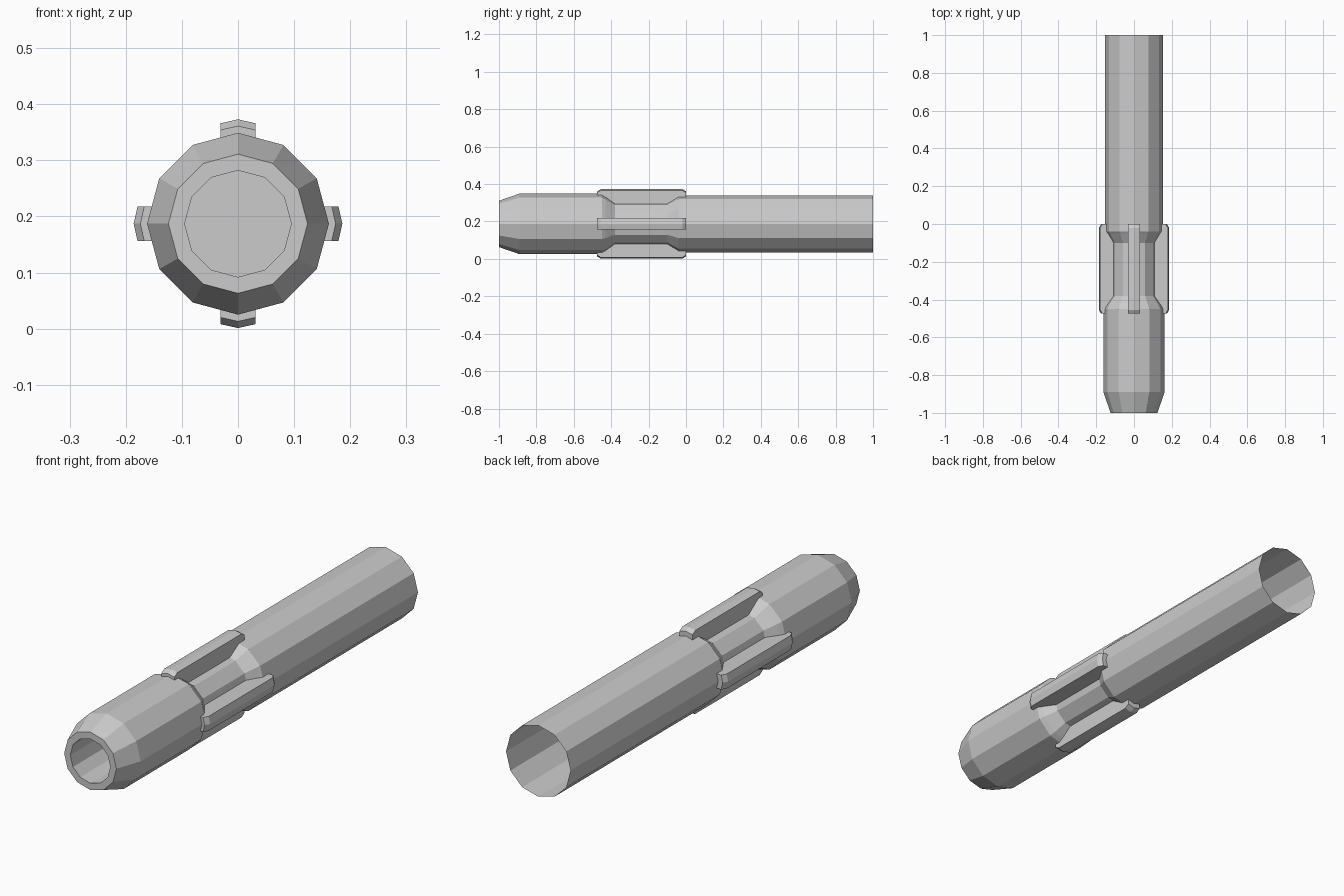
import bpy, bmesh, math

if "Cube" in bpy.data.objects:
    bpy.data.objects.remove(bpy.data.objects["Cube"])

CZ = 0.187   # height of the tube axis
SIDES = 12


def make_object(name, bm):
    bmesh.ops.recalc_face_normals(bm, faces=bm.faces)
    mesh = bpy.data.meshes.new(name)
    bm.to_mesh(mesh)
    bm.free()
    obj = bpy.data.objects.new(name, mesh)
    bpy.context.collection.objects.link(obj)
    return obj


def loft(bm, rings, cap_first=False, cap_last=False):
    loops = [[bm.verts.new(p) for p in ring] for ring in rings]
    for a, b in zip(loops, loops[1:]):
        n = len(a)
        for i in range(n):
            j = (i + 1) % n
            bm.faces.new((a[i], a[j], b[j], b[i]))
    if cap_first:
        bm.faces.new(loops[0])
    if cap_last:
        bm.faces.new(loops[-1])


def ring(y, r):
    return [(r * math.sin(2 * math.pi * i / SIDES), y,
             CZ + r * math.cos(2 * math.pi * i / SIDES)) for i in range(SIDES)]


# Tube: closed bore, bevelled nose, narrow neck and open rear sleeve
profile = [(-0.5, 0.095), (-1.0, 0.095), (-1.0, 0.124), (-0.89, 0.162),
           (-0.45, 0.162), (-0.43, 0.151), (-0.38, 0.116), (-0.10, 0.116),
           (-0.05, 0.146), (-0.04, 0.153), (1.0, 0.153)]
bm = bmesh.new()
loft(bm, [ring(y, r) for y, r in profile], cap_first=True)
make_object("tube_body", bm)

# Four ridged rails bridging the neck, with chamfered ends
W, BASE = 0.031, 0.10
stations = [(-0.475, 0.174), (-0.455, 0.186), (-0.02, 0.186), (0.0, 0.174)]
for k, name in enumerate(("top", "right", "bottom", "left")):
    c, s = math.cos(k * math.pi / 2), math.sin(k * math.pi / 2)
    rings = []
    for y, r in stations:
        section = [(-W, BASE), (-W, r - 0.007), (0, r), (W, r - 0.007), (W, BASE)]
        rings.append([(x * c + h * s, y, CZ + h * c - x * s) for x, h in section])
    bm = bmesh.new()
    loft(bm, rings, cap_first=True, cap_last=True)
    make_object("rail_" + name, bm)
